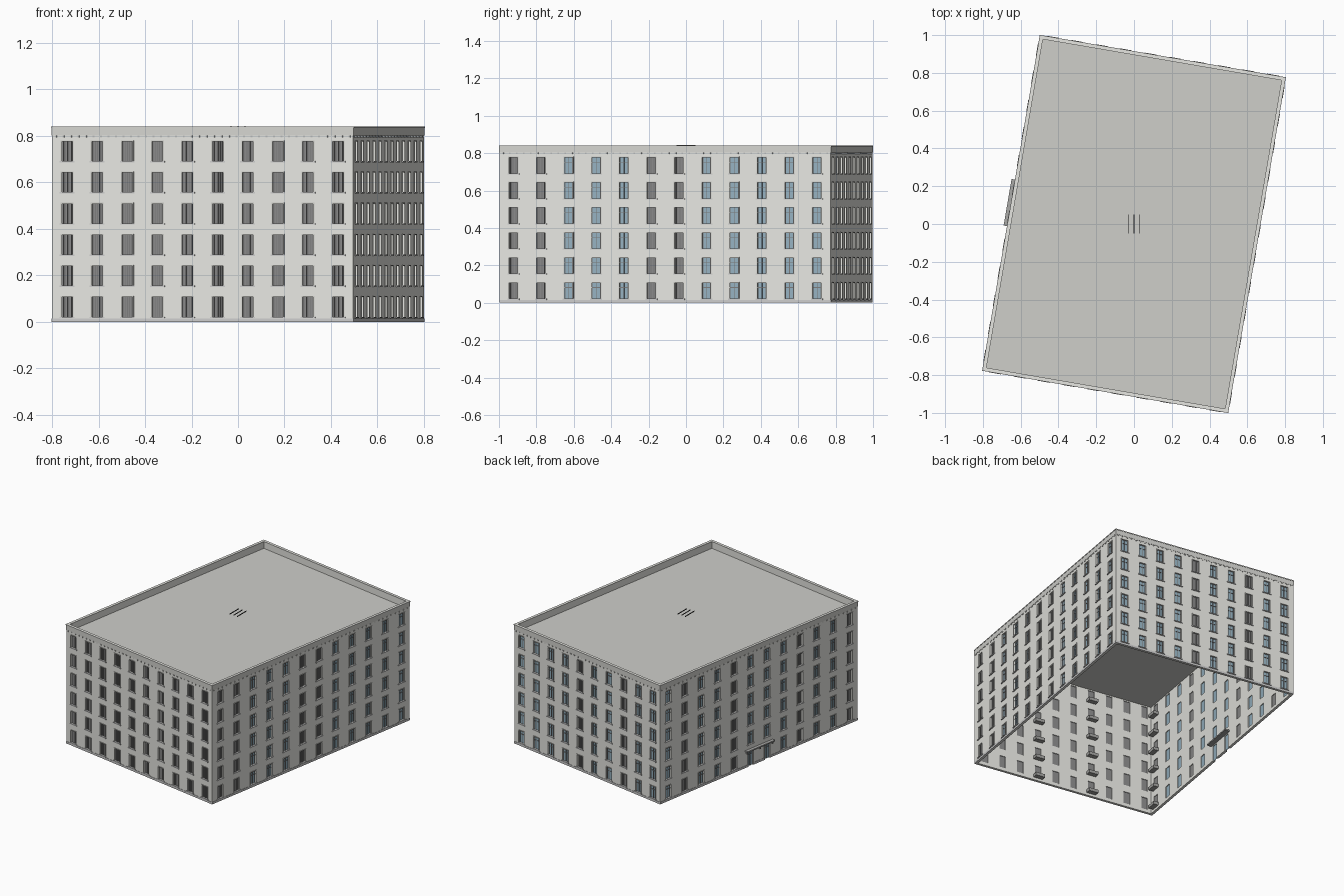
import bpy, bmesh
from math import radians
from mathutils import Vector, Matrix

if "Cube" in bpy.data.objects:
    bpy.data.objects.remove(bpy.data.objects["Cube"])

W, L, H = 1.314, 1.796, 0.84        # footprint and height
T = 0.016                           # wall thickness
ROWS, PITCH, Z0, WH = 6, 0.134, 0.022, 0.084
ROT = Matrix.Rotation(radians(-9.75), 3, 'Z')

# name: (along, outward, wall length, distance from centre, columns)
SIDES = {
    'front': (Vector((1, 0, 0)), Vector((0, -1, 0)), W, L / 2, 10),
    'right': (Vector((0, 1, 0)), Vector((1, 0, 0)), L, W / 2, 12),
    'back': (Vector((-1, 0, 0)), Vector((0, 1, 0)), W, L / 2, 10),
    'left': (Vector((0, -1, 0)), Vector((-1, 0, 0)), L, W / 2, 12),
}
DARK = {'front': range(10), 'right': (0, 1, 5, 6), 'back': (4, 7), 'left': (1, 4, 8, 11)}
INNER = {'front': (3, 6), 'left': (11,), 'right': (), 'back': ()}
COLORS = {
    'walls': (0.80, 0.80, 0.76), 'roof_deck': (0.62, 0.62, 0.59),
    'cornice': (0.66, 0.66, 0.63), 'dentils': (0.62, 0.62, 0.59),
    'base_band': (0.70, 0.70, 0.67), 'window_surrounds': (0.62, 0.62, 0.59),
    'window_sills': (0.70, 0.70, 0.67), 'inner_ledges': (0.35, 0.35, 0.34),
    'glass_panes': (0.30, 0.44, 0.53), 'dark_panes': (0.25, 0.25, 0.25),
    'glazing_bars': (0.20, 0.20, 0.20), 'entrance_canopy': (0.40, 0.40, 0.39),
    'roof_bars': (0.08, 0.08, 0.08),
}
parts = {n: bmesh.new() for n in COLORS}


def place(side, u, d, z):
    a, n, _, off, _ = SIDES[side]
    return ROT @ (a * u + n * (off + d) + Vector((0, 0, z)))


def hexa(part, pts):
    bm = parts[part]
    v = [bm.verts.new(p) for p in pts]
    for f in ((0, 2, 3, 1), (4, 5, 7, 6), (0, 1, 5, 4), (2, 6, 7, 3), (0, 4, 6, 2), (1, 3, 7, 5)):
        bm.faces.new([v[i] for i in f])


def box(part, side, u0, u1, d0, d1, z0, z1):
    hexa(part, [place(side, u, d, z) for u in (u0, u1) for d in (d0, d1) for z in (z0, z1)])


def is_door(side, col, row):
    return side == 'left' and row == 0 and col in (5, 6)


# Window or door: surround, sill, pane and glazing bars
def window(side, col, row, c, w):
    door = is_door(side, col, row)
    z0 = 0.0 if door else Z0 + row * PITCH
    z1 = Z0 + row * PITCH + WH
    a, b, s = c - w / 2, c + w / 2, 0.005
    box('window_surrounds', side, a - s, a, 0, 0.003, z0, z1)
    box('window_surrounds', side, b, b + s, 0, 0.003, z0, z1)
    box('window_surrounds', side, a - s, b + s, 0, 0.003, z1, z1 + s)
    if not door:
        box('window_sills', side, a - 0.009, b + 0.009, -0.008, 0.006, z0 - 0.006, z0)
    dark = col in DARK[side]
    box('dark_panes' if dark else 'glass_panes', side, a, b, -0.011, -0.008, z0, z1)
    for k in ((0.12, 0.32, 0.5, 0.68, 0.88) if dark else (0.06, 0.5, 0.94)):
        u = a + w * k
        box('glazing_bars', side, u - 0.0015, u + 0.0015, -0.008, -0.005, z0, z1)
    if not dark:
        box('glazing_bars', side, a, b, -0.008, -0.005, z1 - 0.026, z1 - 0.023)
    if col in INNER[side]:
        box('inner_ledges', side, a - 0.01, b + 0.01, -0.05, -T, z0 - 0.004, z0 + 0.018)


verts = {}
wall = parts['walls']


def shared(p):
    key = tuple(round(x, 4) for x in p)
    if key not in verts:
        verts[key] = wall.verts.new(p)
    return verts[key]


zs = [0.0]
for r in range(ROWS):
    zs += [Z0 + r * PITCH, Z0 + r * PITCH + WH]
zs.append(H)

for side, (_, _, length, _, n) in SIDES.items():
    cell, w, h = length / n, 0.046, length / 2
    cs = [-h + cell * (i + 0.5) for i in range(n)]
    us = [-h] + [x for c in cs for x in (c - w / 2, c + w / 2)] + [h]
    # Wall skin with openings
    for i in range(len(us) - 1):
        for j in range(len(zs) - 1):
            col = (i - 1) // 2
            if i % 2 and (j % 2 or (j == 0 and is_door(side, col, 0))):
                continue
            wall.faces.new([shared(place(side, us[p], 0, zs[q]))
                            for p, q in ((i, j), (i + 1, j), (i + 1, j + 1), (i, j + 1))])
    for col, c in enumerate(cs):
        for row in range(ROWS):
            window(side, col, row, c, w)
    # Cornice mouldings and dentils
    box('cornice', side, -h - 0.002, h + 0.002, 0, 0.002, 0.802, 0.834)
    box('cornice', side, -h - 0.004, h + 0.004, -T, 0.004, 0.834, H)
    for k in range(n * 4):
        u = -h + cell / 4 * (k + 0.5)
        box('dentils', side, u - 0.004, u + 0.004, 0, 0.004, 0.794, 0.802)
    # Base band, broken at the doors
    if side == 'left':
        e = cell / 2 + w / 2 + 0.005
        g = cell / 2 - w / 2 - 0.005
        spans = ((-h, -e), (-g, g), (e, h))
    else:
        spans = ((-h, h),)
    for a, b in spans:
        box('base_band', side, a, b, 0, 0.002, 0, 0.015)

# Entrance canopy with brackets
box('entrance_canopy', 'left', -0.125, 0.125, 0, 0.022, 0.113, 0.122)
for u in (-0.115, 0, 0.115):
    box('entrance_canopy', 'left', u - 0.003, u + 0.003, 0, 0.014, 0.098, 0.113)
box('inner_ledges', 'left', -0.115, 0.115, -0.05, -T, 0.112, 0.122)

# Roof deck inside the parapet
hexa('roof_deck', [ROT @ Vector((x * (W / 2 - T), y * (L / 2 - T), z))
                   for x in (-1, 1) for y in (-1, 1) for z in (0.785, 0.792)])

# Three slim bars over the roof centre
for x in (-0.03, 0, 0.03):
    hexa('roof_bars', [Vector((x + i, y, z)) for i in (-0.002, 0.002)
                       for y in (-0.05, 0.05) for z in (0.838, 0.843)])

# Create the objects
for name, bm in parts.items():
    bmesh.ops.recalc_face_normals(bm, faces=[f for f in bm.faces] if name != 'walls' else [])
    me = bpy.data.meshes.new(name)
    bm.to_mesh(me)
    bm.free()
    ob = bpy.data.objects.new(name, me)
    bpy.context.collection.objects.link(ob)
    mat = bpy.data.materials.new(name)
    mat.diffuse_color = (*COLORS[name], 1)
    mat.use_nodes = True
    mat.node_tree.nodes["Principled BSDF"].inputs["Base Color"].default_value = mat.diffuse_color
    me.materials.append(mat)
    if name == 'walls':
        m = ob.modifiers.new('thickness', 'SOLIDIFY')
        m.thickness, m.offset, m.use_even_offset = T, -1, True
